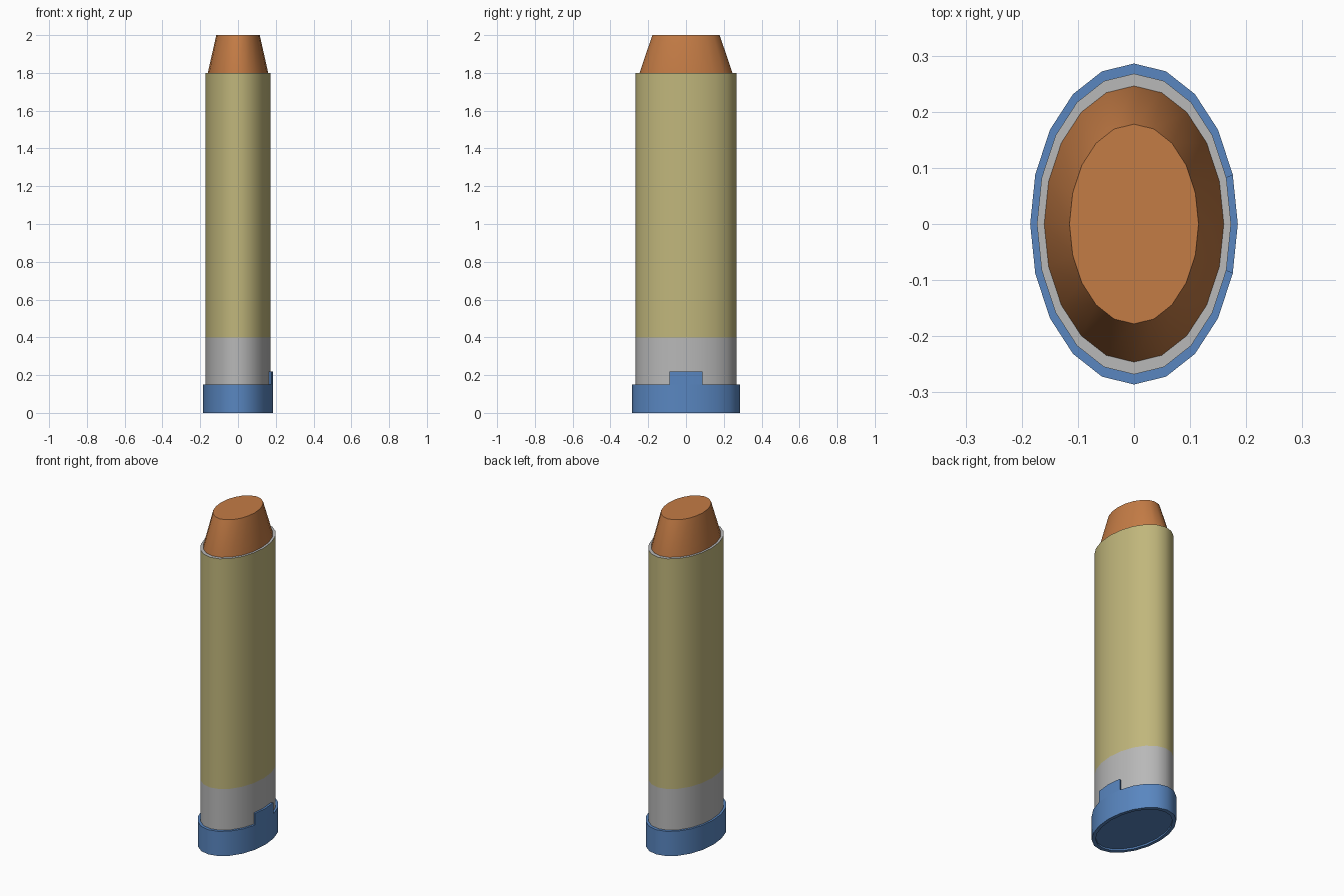
import bpy, bmesh
from math import sin, cos, pi, radians

if "Cube" in bpy.data.objects:
    bpy.data.objects.remove(bpy.data.objects["Cube"])

SIDES = 20


def material(name, colour):
    m = bpy.data.materials.new(name)
    m.diffuse_color = (*colour, 1)
    m.use_nodes = True
    m.node_tree.nodes["Principled BSDF"].inputs["Base Color"].default_value = m.diffuse_color
    return m


def oval_stack(rings):
    """Closed solid lofted through oval rings given as (rx, ry, z)."""
    bm = bmesh.new()
    loops = [[bm.verts.new((rx * cos(2 * pi * i / SIDES), ry * sin(2 * pi * i / SIDES), z))
              for i in range(SIDES)] for rx, ry, z in rings]
    for a, b in zip(loops, loops[1:]):
        for i in range(SIDES):
            j = (i + 1) % SIDES
            bm.faces.new((a[i], a[j], b[j], b[i]))
    bm.faces.new(loops[0][::-1])
    bm.faces.new(loops[-1])
    return bm


def finish(bm, name, mats):
    bmesh.ops.recalc_face_normals(bm, faces=bm.faces[:])
    mesh = bpy.data.meshes.new(name)
    bm.to_mesh(mesh)
    bm.free()
    for m in mats:
        mesh.materials.append(m)
    ob = bpy.data.objects.new(name, mesh)
    bpy.context.collection.objects.link(ob)
    bpy.ops.object.select_all(action='DESELECT')
    ob.select_set(True)
    bpy.context.view_layer.objects.active = ob
    bpy.ops.object.shade_smooth_by_angle(angle=radians(35))
    return ob


blue = material("blue", (0.10, 0.24, 0.53))
tan = material("tan", (0.53, 0.47, 0.20))
orange = material("orange", (0.55, 0.20, 0.06))
grey = material("grey", (0.48, 0.48, 0.48))

# End cap: shallow recessed underside, outer wall, top lip
bm = oval_stack([(0.165, 0.262, 0.01), (0.165, 0.262, 0), (0.185, 0.286, 0),
                 (0.185, 0.286, 0.15), (0.171, 0.266, 0.15)])
# Raised tab on the right side of the lip
bm.normal_update()
lip = [f for f in bm.faces if len(f.verts) == 4
       and all(v.co.z > 0.14 and v.co.x > 0 and abs(v.co.y) < 0.1 for v in f.verts)]
new = bmesh.ops.extrude_face_region(bm, geom=lip)["geom"]
bmesh.ops.translate(bm, vec=(0, 0, 0.07),
                    verts=[g for g in new if isinstance(g, bmesh.types.BMVert)])
finish(bm, "end_cap", [blue])

# Casing: bare lower band, coloured sleeve, bare top rim
bm = oval_stack([(0.173, 0.268, 0.1), (0.173, 0.268, 0.4), (0.173, 0.268, 1.8)])
for f in bm.faces:
    if len(f.verts) == 4 and f.calc_center_median().z > 0.5:
        f.material_index = 1
finish(bm, "casing", [grey, tan])

# Tapered tip with a flat end
finish(oval_stack([(0.16, 0.246, 1.79), (0.16, 0.246, 1.8), (0.115, 0.178, 2.0)]),
       "tip", [orange])
